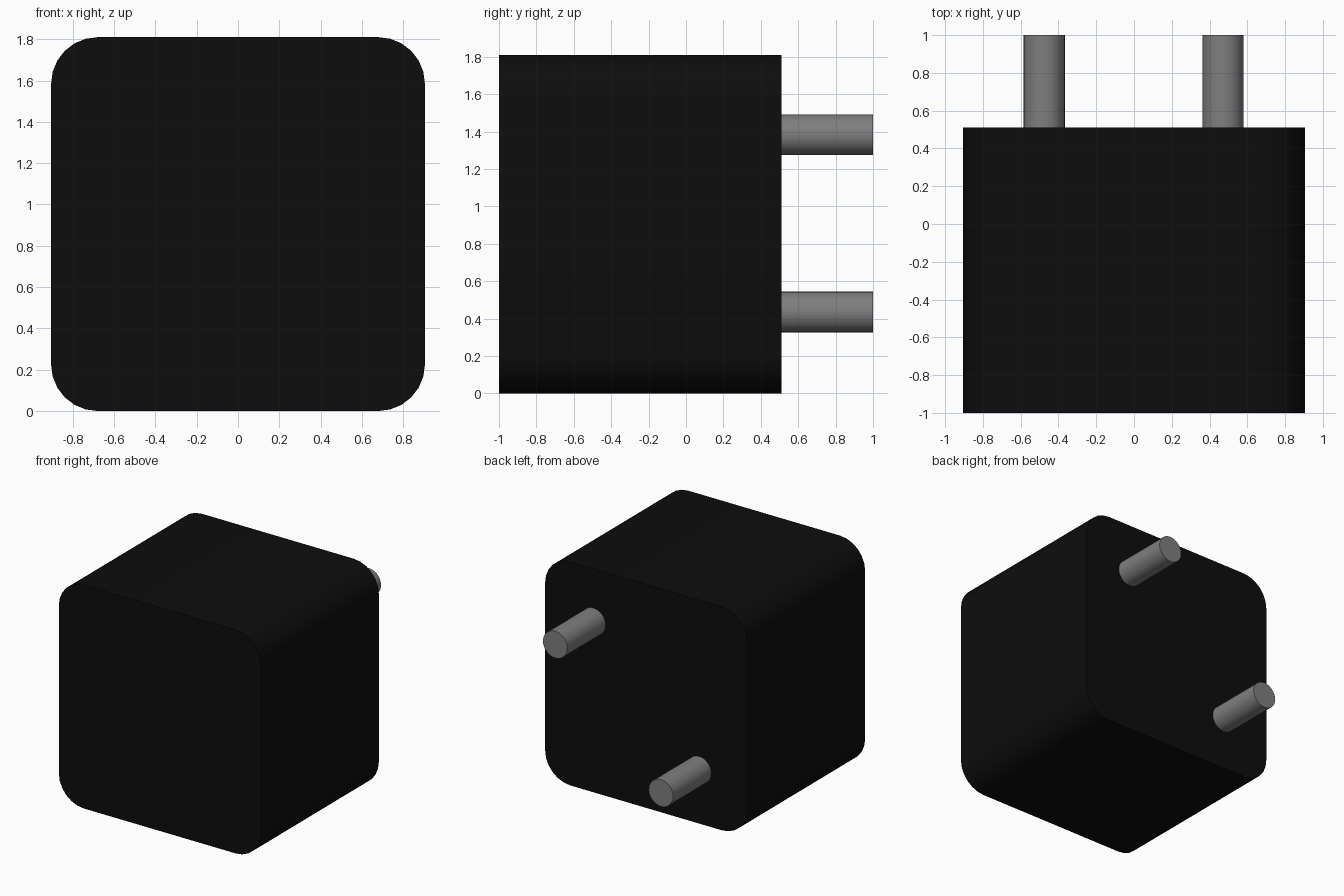
import bpy
import bmesh
import math
from mathutils import Matrix

cube = bpy.data.objects.get("Cube")
if cube:
    bpy.data.objects.remove(cube, do_unlink=True)


def material(name, value):
    mat = bpy.data.materials.new(name)
    mat.use_nodes = True
    color = (value, value, value, 1)
    mat.diffuse_color = color
    mat.node_tree.nodes["Principled BSDF"].inputs["Base Color"].default_value = color
    return mat


def finish(name, bm, mat):
    bmesh.ops.recalc_face_normals(bm, faces=bm.faces)
    mesh = bpy.data.meshes.new(name)
    bm.to_mesh(mesh)
    bm.free()
    mesh.materials.append(mat)
    obj = bpy.data.objects.new(name, mesh)
    bpy.context.collection.objects.link(obj)
    bpy.ops.object.select_all(action="DESELECT")
    obj.select_set(True)
    bpy.context.view_layer.objects.active = obj
    bpy.ops.object.shade_smooth_by_angle(angle=math.radians(30))
    return obj


black = material("black plastic", 0.004)
grey = material("grey metal", 0.21)

HALF, FRONT, BACK, TIP = 0.905, -1.0, 0.51, 1.0

# Body: a block with its four front-to-back edges rounded
bm = bmesh.new()
size = Matrix.Diagonal((2 * HALF, BACK - FRONT, 2 * HALF, 1))
place = Matrix.Translation((0, (FRONT + BACK) / 2, HALF))
bmesh.ops.create_cube(bm, size=1, matrix=place @ size)
long_edges = [e for e in bm.edges
              if abs(e.verts[0].co.y - e.verts[1].co.y) > 1]
bmesh.ops.bevel(bm, geom=long_edges, offset=0.226, segments=6,
                profile=0.5, affect="EDGES")
finish("body", bm, black)

# Pins: two round pegs set diagonally on the back
for name, x, z in (("upper_pin", 0.472, 1.383), ("lower_pin", -0.475, 0.435)):
    bm = bmesh.new()
    start = BACK - 0.02
    place = Matrix.Translation((x, (start + TIP) / 2, z))
    bmesh.ops.create_cone(bm, cap_ends=True, segments=32, radius1=0.109,
                          radius2=0.109, depth=TIP - start,
                          matrix=place @ Matrix.Rotation(math.pi / 2, 4, "X"))
    finish(name, bm, grey)
